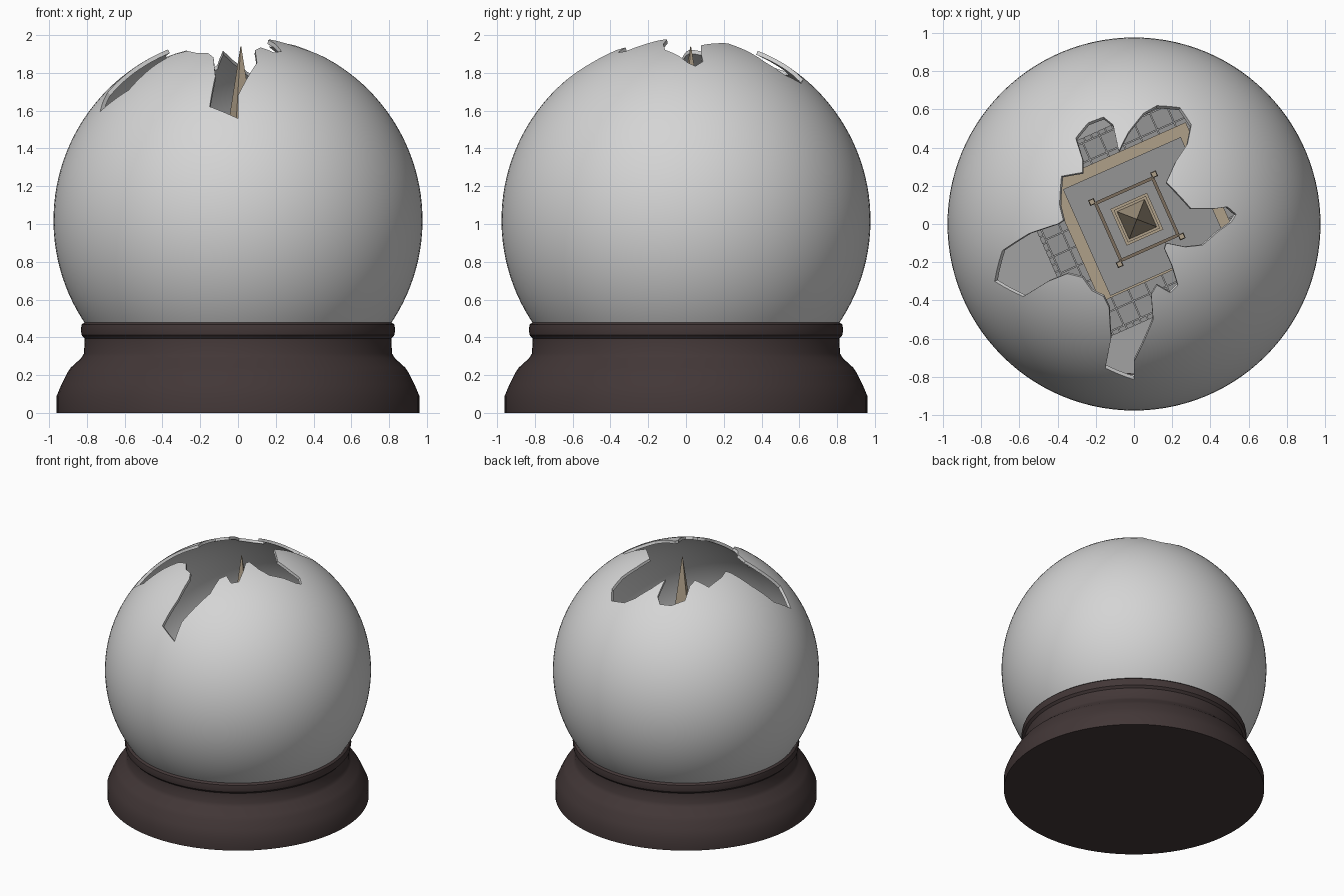
import bpy, bmesh, math
from mathutils import Matrix, Vector

if "Cube" in bpy.data.objects:
    bpy.data.objects.remove(bpy.data.objects["Cube"])


def material(name, rgb):
    m = bpy.data.materials.new(name)
    m.diffuse_color = (*rgb, 1)
    m.use_nodes = True
    m.node_tree.nodes["Principled BSDF"].inputs["Base Color"].default_value = m.diffuse_color
    return m


GLASS = material("frosted glass", (0.66, 0.66, 0.66))
WOOD = material("dark brown", (0.055, 0.038, 0.038))
GREY = material("stone grey", (0.30, 0.30, 0.30))
GROUND = material("ground grey", (0.36, 0.36, 0.36))
TAN = material("tan stone", (0.43, 0.35, 0.25))
BROWN = material("roof brown", (0.20, 0.155, 0.11))

CZ, R, THICK = 1.02, 0.977, 0.022   # globe centre height, radius, thickness
TOWER = Matrix.Translation((0.015, 0.025, 0)) @ Matrix.Rotation(math.radians(24), 4, 'Z')


def finish(name, bm, mat, smooth=None):
    bmesh.ops.recalc_face_normals(bm, faces=bm.faces)
    me = bpy.data.meshes.new(name)
    bm.to_mesh(me)
    bm.free()
    ob = bpy.data.objects.new(name, me)
    bpy.context.collection.objects.link(ob)
    if mat:
        me.materials.append(mat)
    if smooth:
        smooth_by_angle(ob, smooth)
    return ob


def smooth_by_angle(ob, deg):
    bpy.ops.object.select_all(action='DESELECT')
    ob.select_set(True)
    bpy.context.view_layer.objects.active = ob
    bpy.ops.object.shade_smooth_by_angle(angle=math.radians(deg))


def lathe(name, profile, mat, seg=96, closed=False, smooth=None):
    """Revolve (radius, z) points; radius 0 becomes a single pole vertex."""
    bm = bmesh.new()
    rings = []
    for r, z in profile:
        if r < 1e-6:
            rings.append([bm.verts.new((0, 0, z))] * seg)
        else:
            rings.append([bm.verts.new((r * math.cos(a), r * math.sin(a), z))
                          for a in (2 * math.pi * i / seg for i in range(seg))])
    pairs = list(zip(rings, rings[1:]))
    if closed:
        pairs.append((rings[-1], rings[0]))
    for a, b in pairs:
        for i in range(seg):
            j = (i + 1) % seg
            vs = list(dict.fromkeys((a[i], a[j], b[j], b[i])))
            if len(vs) > 2:
                bm.faces.new(vs)
    return finish(name, bm, mat, smooth)


def add_box(bm, x0, x1, y0, y1, z0, z1, taper=1.0):
    """Box in the tower's turned frame; taper scales the top face."""
    cx, cy = (x0 + x1) / 2, (y0 + y1) / 2
    v = []
    for z, s in ((z0, 1), (z1, taper)):
        for x, y in ((x0, y0), (x1, y0), (x1, y1), (x0, y1)):
            v.append(bm.verts.new(TOWER @ Vector((cx + (x - cx) * s, cy + (y - cy) * s, z))))
    for f in ((3, 2, 1, 0), (4, 5, 6, 7), (0, 1, 5, 4), (1, 2, 6, 5), (2, 3, 7, 6), (3, 0, 4, 7)):
        bm.faces.new([v[i] for i in f])


def boxes(name, mat, *specs):
    bm = bmesh.new()
    for s in specs:
        add_box(bm, *s)
    return finish(name, bm, mat)


def block(h, z0, z1, taper=1.0):
    return (-h, h, -h, h, z0, z1, taper)


# turned wooden base
lathe("base", [(0, 0), (0.96, 0), (0.96, 0.09), (0.935, 0.15), (0.905, 0.21), (0.885, 0.24),
               (0.83, 0.29), (0.815, 0.315), (0.812, 0.395), (0.828, 0.412), (0.832, 0.44),
               (0.828, 0.467), (0.812, 0.48), (0, 0.48)], WOOD, smooth=35)

# glass globe shell
N, END = 44, math.radians(125)
arc = [END * i / N for i in range(N + 1)]
shell = [(R * math.sin(t), CZ + R * math.cos(t)) for t in reversed(arc)]
shell += [((R - THICK) * math.sin(t), CZ + (R - THICK) * math.cos(t)) for t in arc]
globe = lathe("glass_globe", shell, GLASS, seg=112, closed=True)

# outline of the broken hole, seen from above
HOLE = [(-.73, -.30), (-.69, -.14), (-.55, -.05), (-.40, 0), (-.37, .02), (-.39, .10), (-.38, .25),
        (-.27, .27), (-.27, .34), (-.305, .45), (-.24, .53), (-.16, .56), (-.11, .52), (-.08, .38),
        (-.03, .48), (.05, .58), (.12, .62), (.24, .61), (.30, .52), (.28, .42), (.22, .33),
        (.17, .22), (.30, .08), (.42, .08), (.49, .09), (.535, .05), (.51, .01), (.44, -.04),
        (.36, -.11), (.27, -.12), (.17, -.10), (.16, -.13), (.20, -.22), (.23, -.32), (.19, -.36),
        (.12, -.32), (.09, -.37), (.10, -.50), (0, -.72), (0, -.815), (-.15, -.755), (-.12, -.60),
        (-.13, -.44), (-.16, -.38), (-.22, -.35), (-.27, -.28), (-.35, -.26), (-.45, -.30),
        (-.58, -.38)]

# cutter with walls aimed at the globe's centre
bm = bmesh.new()
caps = []
for h in (0.25, 1.5):
    ring = []
    for x, y in HOLE:
        k = h / math.sqrt(R * R - x * x - y * y)
        ring.append(bm.verts.new((x * k, y * k, CZ + h)))
    caps.append(ring)
    bm.faces.new(ring)
for i in range(len(HOLE)):
    j = (i + 1) % len(HOLE)
    bm.faces.new((caps[0][i], caps[0][j], caps[1][j], caps[1][i]))
cutter = finish("hole_cutter", bm, None)
cutter.hide_render = True
mod = globe.modifiers.new("hole", 'BOOLEAN')
mod.operation, mod.solver, mod.object = 'DIFFERENCE', 'EXACT', cutter
bpy.context.view_layer.objects.active = globe
bpy.ops.object.modifier_apply(modifier=mod.name)
bpy.data.objects.remove(cutter)
smooth_by_angle(globe, 30)

# ground inside the globe
lathe("ground", [(0.785, 0.481), (0.785, 0.50), (0, 0.50)], GROUND, seg=64)

# paving slabs and kerb blocks around the building
P, G = 0.096, 0.002
slabs = [(i * P + G, (i + 1) * P - G, j * P + G, (j + 1) * P - G, 0.49, 0.52)
         for i in range(-5, 5) for j in range(-5, 5) if max(abs(i + .5), abs(j + .5)) > 2.6]
boxes("paving", GREY, *slabs)
kerb = []
for k in range(-12, 12):
    a, b = k * 0.04 + G, (k + 1) * 0.04 - G
    for s in (-0.505, 0.482):
        kerb += [(a, b, s, s + 0.023, 0.49, 0.535), (s, s + 0.023, a, b, 0.49, 0.535)]
boxes("kerb", GREY, *kerb)

# lower hall: tan walls under a grey roof slab
boxes("hall", TAN, (-0.35, 0.44, -0.32, 0.36, 0.49, 0.68))
boxes("hall_roof", GREY, (-0.29, 0.385, -0.31, 0.30, 0.67, 0.71))

# tower shaft, deck and stepped collars
boxes("tower_shaft", TAN, block(0.155, 0.70, 1.18), block(0.172, 1.18, 1.22))
boxes("tower_deck", GREY, block(0.155, 1.21, 1.235))
boxes("tower_collars", TAN, block(0.105, 1.23, 1.26), block(0.092, 1.26, 1.29))

# parapet rails between the corner pinnacles
rails = []
for s in (-1, 1):
    lo, hi = sorted((s * 0.155, s * 0.172))
    rails += [(lo, hi, -0.16, 0.16, 1.21, 1.25), (-0.16, 0.16, lo, hi, 1.21, 1.25)]
boxes("parapet", BROWN, *rails)
c = 0.178
boxes("pinnacles", TAN, *[(x * c - .016, x * c + .016, y * c - .016, y * c + .016, 1.16, 1.33, 0.8)
                          for x in (-1, 1) for y in (-1, 1)])

# tall spire
boxes("spire", TAN, block(0.08, 1.28, 1.94, 0.02))
